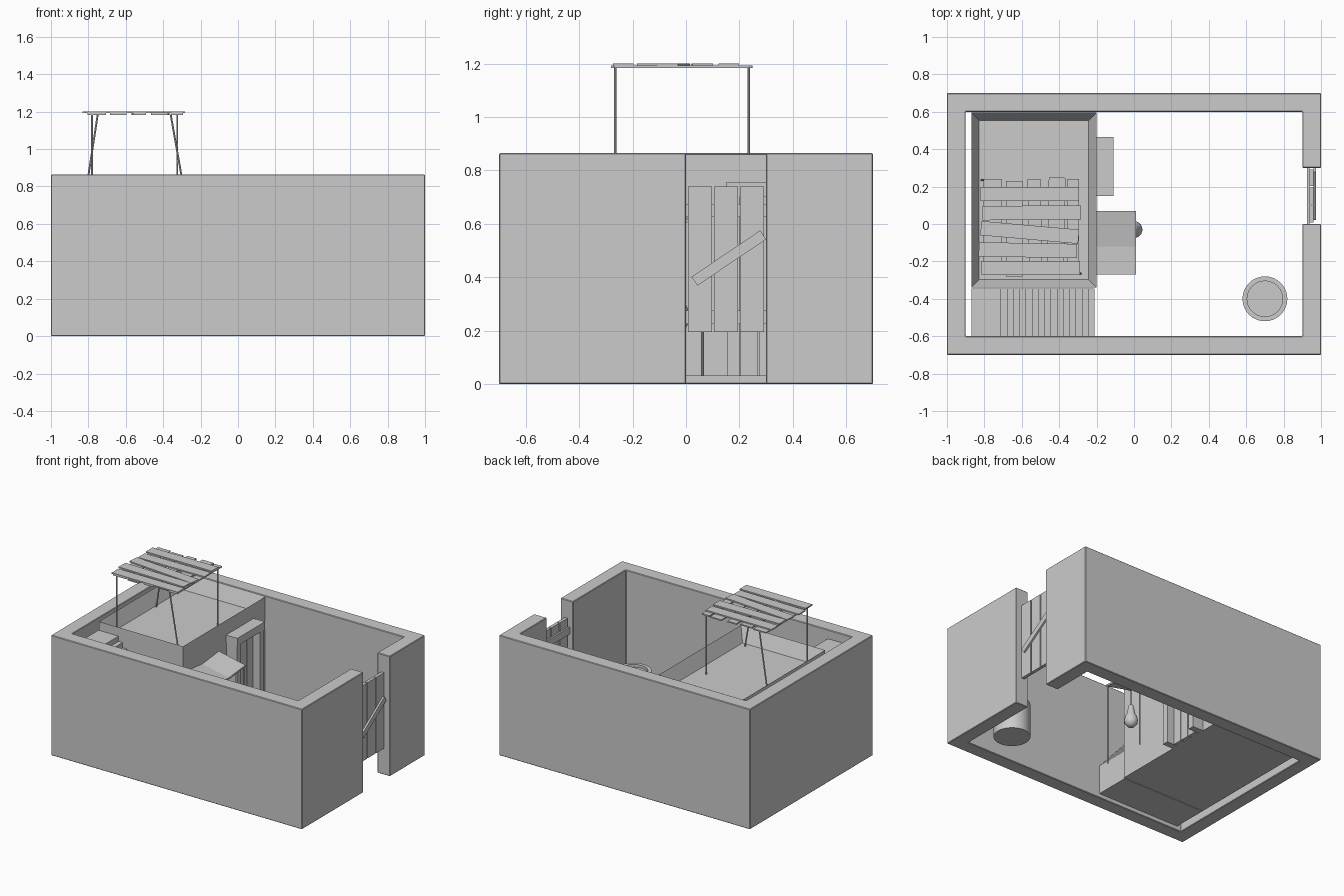
import bpy, bmesh, math
from mathutils import Vector

cube = bpy.data.objects.get("Cube")
if cube:
    bpy.data.objects.remove(cube, do_unlink=True)

clay = bpy.data.materials.new("grey_clay")
clay.use_nodes = True
clay.diffuse_color = (0.6, 0.6, 0.6, 1)
clay.node_tree.nodes["Principled BSDF"].inputs["Base Color"].default_value = (0.6, 0.6, 0.6, 1)


def finish(name, bm):
    bmesh.ops.recalc_face_normals(bm, faces=bm.faces)
    mesh = bpy.data.meshes.new(name)
    bm.to_mesh(mesh)
    bm.free()
    mesh.materials.append(clay)
    obj = bpy.data.objects.new(name, mesh)
    bpy.context.collection.objects.link(obj)
    return obj


def box(name, x, y, z):
    """Box from three (low, high) ranges, with its origin at the centre."""
    bm = bmesh.new()
    bmesh.ops.create_cube(bm, size=1)
    bmesh.ops.scale(bm, vec=(x[1] - x[0], y[1] - y[0], z[1] - z[0]), verts=bm.verts)
    obj = finish(name, bm)
    obj.location = (sum(x) / 2, sum(y) / 2, sum(z) / 2)
    return obj


def extrude(name, points, offset):
    """Prism from a flat outline pushed along an offset."""
    bm = bmesh.new()
    face = bm.faces.new([bm.verts.new(p) for p in points])
    new = bmesh.ops.extrude_face_region(bm, geom=[face])["geom"]
    bmesh.ops.translate(bm, vec=offset, verts=[v for v in new if isinstance(v, bmesh.types.BMVert)])
    return finish(name, bm)


def post(name, bottom, top, radius=0.005):
    a, b = Vector(bottom), Vector(top)
    bm = bmesh.new()
    bmesh.ops.create_cone(bm, cap_ends=True, segments=8, radius1=radius, radius2=radius, depth=(b - a).length)
    obj = finish(name, bm)
    obj.location = (a + b) / 2
    obj.rotation_euler = (b - a).to_track_quat("Z", "Y").to_euler()
    return obj


def lathe(name, profile, centre, segments=32):
    """Turn a (radius, height) profile around a vertical axis."""
    bm = bmesh.new()
    verts = [bm.verts.new((r, 0, z)) for r, z in profile]
    edges = [bm.edges.new(pair) for pair in zip(verts, verts[1:])]
    bmesh.ops.spin(bm, geom=verts + edges, axis=(0, 0, 1), cent=(0, 0, 0),
                   steps=segments, angle=math.tau)
    bmesh.ops.remove_doubles(bm, verts=bm.verts, dist=0.0005)
    obj = finish(name, bm)
    obj.location = centre
    bpy.context.view_layer.objects.active = obj
    obj.select_set(True)
    bpy.ops.object.shade_smooth_by_angle(angle=math.radians(40))
    obj.select_set(False)
    return obj


# Courtyard wall, open at the gateway
wall_top = 0.865
outline = [(1, 0), (1, -0.7), (-1, -0.7), (-1, 0.7), (1, 0.7), (1, 0.3),
           (0.9, 0.3), (0.9, 0.6), (-0.9, 0.6), (-0.9, -0.6), (0.9, -0.6), (0.9, 0)]
wall = extrude("courtyard_wall", [(x, y, 0) for x, y in outline], (0, 0, wall_top))
soft = wall.modifiers.new("soft_edges", "BEVEL")
soft.width = 0.004

# House block with a sunken roof terrace
ground = 0.03
bm = bmesh.new()
bmesh.ops.create_cube(bm, size=1)
bmesh.ops.scale(bm, vec=(0.67, 0.935, 0.83), verts=bm.verts)
bmesh.ops.translate(bm, vec=(-0.535, 0.1275, 0.445), verts=bm.verts)
bm.normal_update()
roof = [f for f in bm.faces if f.normal.z > 0.9]
bmesh.ops.inset_region(bm, faces=roof, thickness=0.06)
bmesh.ops.translate(bm, vec=(0, 0, -0.1), verts=roof[0].verts)
finish("house", bm)

# Staircase with a landing, one stepped side profile
steps, first, landing = 15, 0.24, 0.8
run = 0.5 / steps
rise = (landing - first) / steps
profile = [(-0.87, ground), (-0.21, ground)]
for i in range(steps):
    profile += [(-0.21 - i * run, first + i * rise), (-0.21 - (i + 1) * run, first + i * rise)]
profile += [(-0.71, landing), (-0.87, landing)]
extrude("staircase", [(x, -0.6, z) for x, z in profile], (0, 0.255, 0))

# Roof shelter: two straight poles, two leaning poles
post("shelter_pole_front_left", (-0.32 - 0.46, -0.265, 0.76), (-0.78, -0.265, 1.185))
post("shelter_pole_front_right", (-0.285, -0.265, 0.76), (-0.36, -0.265, 1.185))
post("shelter_pole_back_right", (-0.325, 0.235, 0.76), (-0.325, 0.235, 1.185))
post("shelter_pole_back_left", (-0.815, 0.235, 0.76), (-0.75, 0.235, 1.185))

# Shelter roof: lower boards front to back, upper boards side to side
for i, (x, w, shift, turn) in enumerate([(-0.755, 0.1, 0, 0), (-0.64, 0.09, -0.01, 0), (-0.53, 0.07, 0, 1),
                                         (-0.415, 0.09, 0.008, -1), (-0.325, 0.06, 0, 0)]):
    b = box(f"shelter_lower_board_{i + 1}", (x - w / 2, x + w / 2),
            (-0.27 + shift, 0.24 + shift), (1.183, 1.192))
    b.rotation_euler.z = math.radians(turn)
for i, (y, shift, turn) in enumerate([(0.16, 0, 0), (0.06, 0.01, 0.5), (-0.045, 0, -5),
                                      (-0.14, -0.01, -1), (-0.235, 0.005, 0)]):
    b = box(f"shelter_upper_board_{i + 1}", (-0.82 + shift, -0.295 + shift),
            (y - 0.038, y + 0.038), (1.192, 1.201))
    b.rotation_euler.z = math.radians(turn)

# Awning over the house front, creased along the middle
awning = [(0.07, 0.67), (-0.12, 0.65), (-0.27, 0.665)]
edge = awning + [(y, z - 0.012) for y, z in reversed(awning)]
extrude("awning", [(-0.2, y, z) for y, z in edge], (0.21, 0, -0.045))
for side, y in (("front", -0.262), ("back", 0.062)):
    post(f"awning_pole_{side}", (0.003, y, ground), (0.003, y, 0.615))

# Hanging gourd by the awning
lathe("hanging_gourd", [(0, 0.2), (0.025, 0.207), (0.042, 0.228), (0.045, 0.25), (0.038, 0.28),
                        (0.025, 0.305), (0.021, 0.335), (0.015, 0.36), (0, 0.375)], (0, -0.03, 0), 24)
post("gourd_string", (0, -0.03, 0.37), (0, -0.03, 0.615), 0.002)

# House doorway with frame and plank door
for side, y in (("front", 0.155), ("back", 0.415)):
    box(f"door_jamb_{side}", (-0.2, -0.115), (y, y + 0.045), (ground, 0.7))
box("door_lintel", (-0.2, -0.11), (0.15, 0.465), (0.7, 0.755))
for i in range(3):
    y = 0.203 + i * 0.071
    box(f"door_plank_{i + 1}", (-0.2, -0.17), (y, y + 0.066), (ground, 0.7))

# Gate of three planks, battens behind and a diagonal brace in front
for i in range(3):
    y = 0.008 + i * 0.097
    box(f"gate_plank_{i + 1}", (0.937, 0.96), (y, y + 0.09), (0.195, 0.74))
for name, z in (("lower", 0.25), ("upper", 0.65)):
    box(f"gate_batten_{name}", (0.925, 0.937), (0, 0.3), (z - 0.025, z + 0.025))
brace = box("gate_brace", (0.96, 0.973), (0.005, 0.315), (0.452, 0.492))
brace.rotation_euler.x = math.radians(34)

# Barrel with a slightly sunken lid
lathe("barrel", [(0, ground), (0.12, ground), (0.12, 0.27), (0.095, 0.27), (0.095, 0.25), (0, 0.25)],
      (0.7, -0.4, 0))
